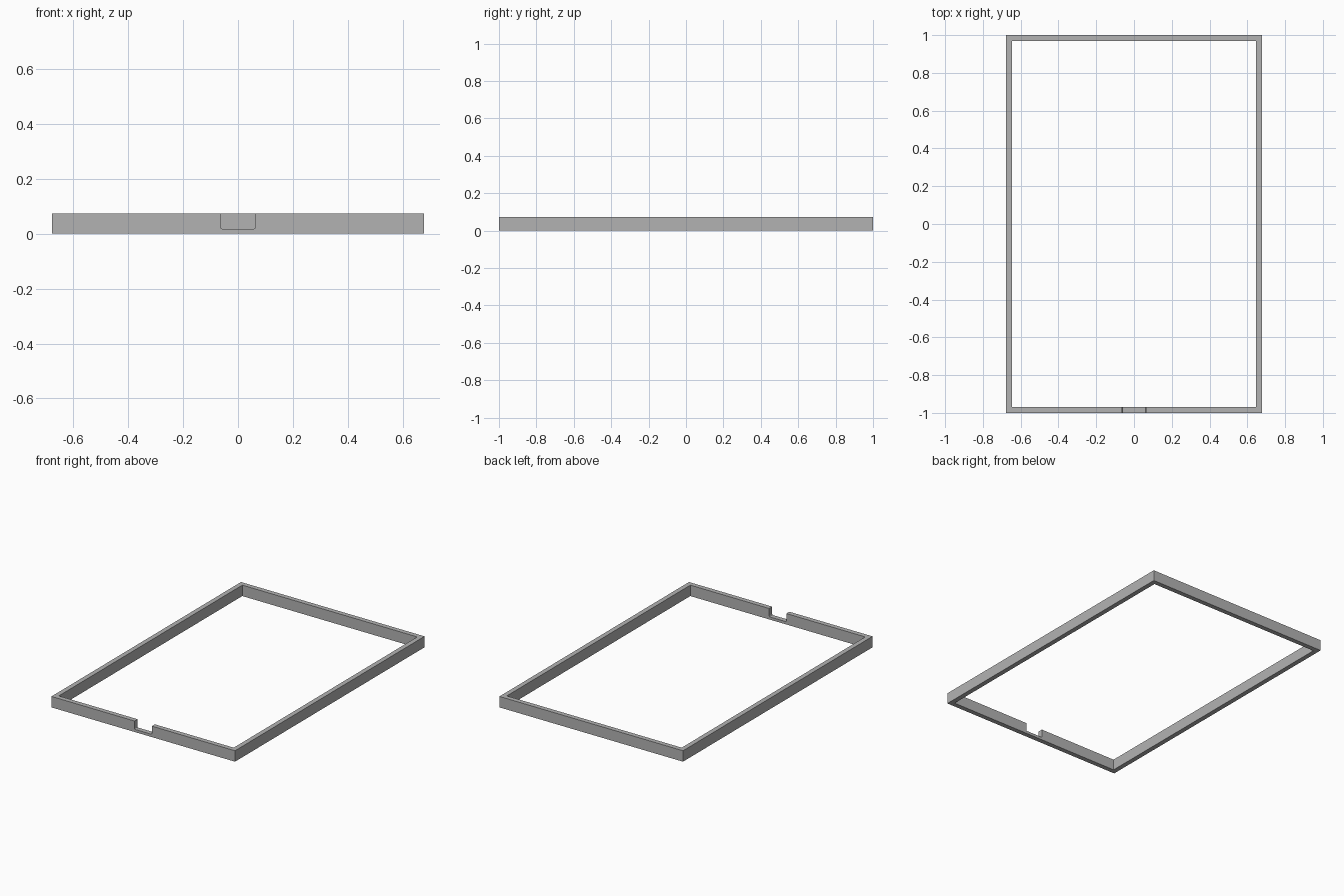
import bpy
import bmesh

HALF_X, HALF_Y, HEIGHT, WALL = 0.678, 1.0, 0.073, 0.032
NOTCH_HALF, NOTCH_FLOOR, NOTCH_RADIUS = 0.0635, 0.018, 0.007

cube = bpy.data.objects.get("Cube")
if cube:
    bpy.data.objects.remove(cube, do_unlink=True)

# Plain grey finish
grey = bpy.data.materials.new("plain grey")
grey.use_nodes = True
colour = (0.45, 0.45, 0.45, 1)
grey.diffuse_color = colour
grey.node_tree.nodes["Principled BSDF"].inputs["Base Color"].default_value = colour


def add_object(name, bm):
    bmesh.ops.recalc_face_normals(bm, faces=bm.faces)
    mesh = bpy.data.meshes.new(name)
    bm.to_mesh(mesh)
    bm.free()
    mesh.materials.append(grey)
    obj = bpy.data.objects.new(name, mesh)
    bpy.context.collection.objects.link(obj)
    return obj


# Rectangular frame: a mitred ring, extruded upwards
bm = bmesh.new()
corners = [(-1, -1), (1, -1), (1, 1), (-1, 1)]
outer = [bm.verts.new((sx * HALF_X, sy * HALF_Y, 0)) for sx, sy in corners]
inner = [bm.verts.new((sx * (HALF_X - WALL), sy * (HALF_Y - WALL), 0)) for sx, sy in corners]
ring = []
for i in range(4):
    j = (i + 1) % 4
    ring.append(bm.faces.new((outer[i], outer[j], inner[j], inner[i])))
raised = bmesh.ops.extrude_face_region(bm, geom=ring, use_keep_orig=True)["geom"]
bmesh.ops.translate(bm, vec=(0, 0, HEIGHT),
                    verts=[v for v in raised if isinstance(v, bmesh.types.BMVert)])
frame = add_object("frame", bm)

# Notch cutter with rounded lower corners, through the front rail
bm = bmesh.new()
bmesh.ops.create_cube(bm, size=1)
top = HEIGHT * 2
bmesh.ops.scale(bm, vec=(NOTCH_HALF * 2, WALL * 3, top - NOTCH_FLOOR), verts=bm.verts)
bmesh.ops.translate(bm, vec=(0, WALL / 2 - HALF_Y, (top + NOTCH_FLOOR) / 2), verts=bm.verts)
lower = [e for e in bm.edges
         if all(v.co.z < HEIGHT for v in e.verts) and e.verts[0].co.x * e.verts[1].co.x > 0]
bmesh.ops.bevel(bm, geom=lower, offset=NOTCH_RADIUS, segments=5, profile=0.5, affect='EDGES')
cutter = add_object("notch_cutter", bm)
cutter.hide_render = True

# Cut the notch, then discard the cutter
cut = frame.modifiers.new("notch", 'BOOLEAN')
cut.operation = 'DIFFERENCE'
cut.solver = 'EXACT'
cut.object = cutter
bpy.context.view_layer.objects.active = frame
frame.select_set(True)
bpy.ops.object.modifier_apply(modifier=cut.name)
bpy.data.objects.remove(cutter, do_unlink=True)
